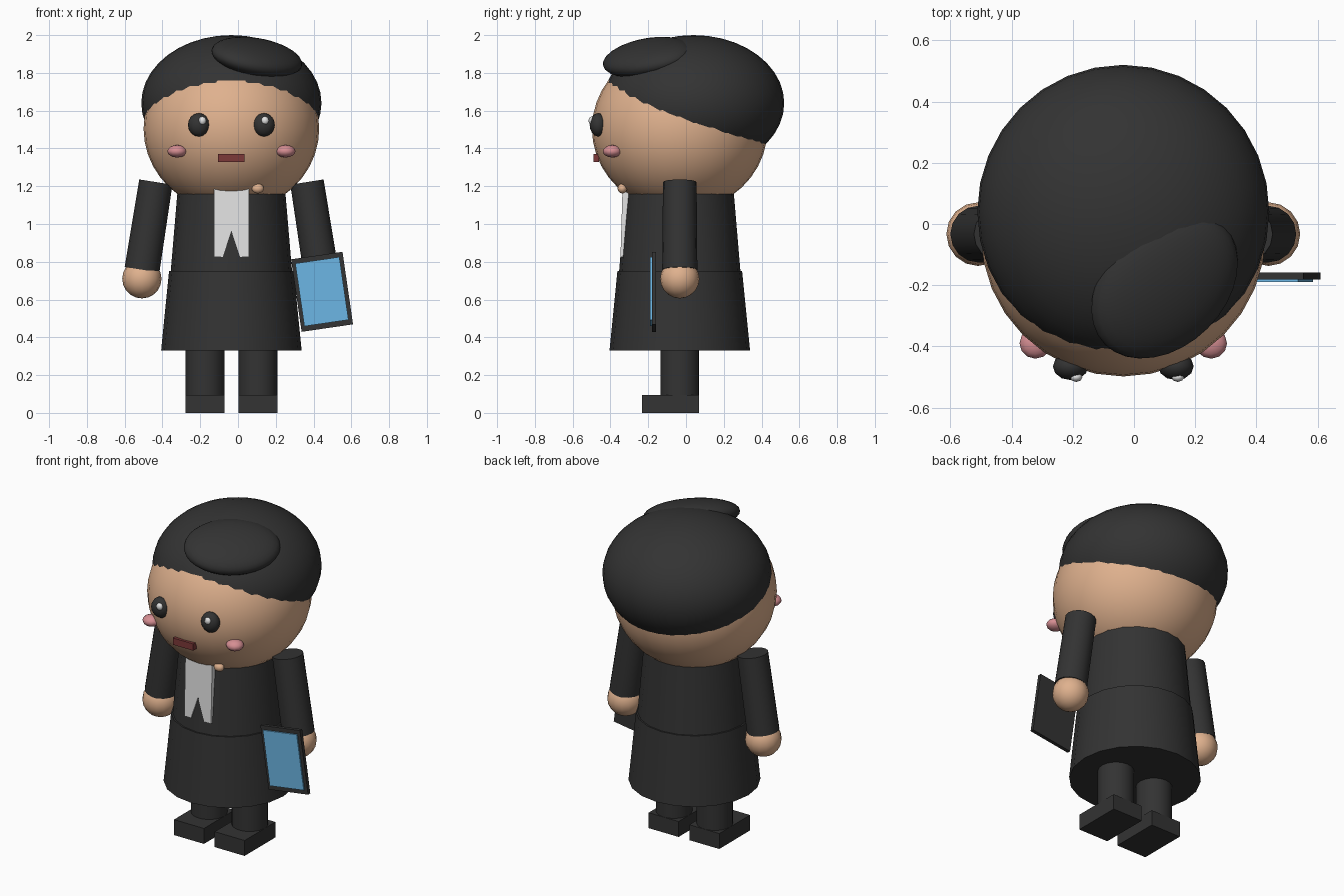
import bpy, bmesh
from math import radians
from mathutils import Vector

if "Cube" in bpy.data.objects:
    bpy.data.objects.remove(bpy.data.objects["Cube"], do_unlink=True)

CX, CY = -0.035, -0.033   # centre line of the figure


def material(name, r, g, b):
    m = bpy.data.materials.new(name)
    m.use_nodes = True
    m.diffuse_color = (r, g, b, 1)
    m.node_tree.nodes["Principled BSDF"].inputs["Base Color"].default_value = (r, g, b, 1)
    m.node_tree.nodes["Principled BSDF"].inputs["Roughness"].default_value = 0.8
    return m


DARK = material("charcoal", 0.033, 0.033, 0.033)
SKIN = material("warm skin", 0.74, 0.44, 0.27)
PINK = material("blush pink", 0.67, 0.27, 0.29)
RED = material("dark red", 0.2, 0.04, 0.04)
WHITE = material("soft white", 0.77, 0.77, 0.77)
BLUE = material("screen blue", 0.15, 0.47, 0.78)


def finish(name, mat, smooth=True):
    ob = bpy.context.object
    ob.name = name
    ob.data.materials.append(mat)
    if smooth:
        bpy.ops.object.shade_smooth_by_angle(angle=radians(35))
    return ob


def ball(name, mat, loc, scale, rot=(0, 0, 0), segs=16, rings=10):
    bpy.ops.mesh.primitive_uv_sphere_add(segments=segs, ring_count=rings, location=loc, rotation=rot)
    bpy.context.object.scale = scale
    bpy.ops.object.transform_apply(location=False, rotation=False, scale=True)
    ob = finish(name, mat, False)
    bpy.ops.object.shade_smooth()
    return ob


def box(name, mat, loc, size, rot=(0, 0, 0)):
    bpy.ops.mesh.primitive_cube_add(size=1, location=loc, rotation=rot)
    bpy.context.object.scale = size
    return finish(name, mat, False)


def cone(name, mat, bottom, top, r1, r2, sides=20):
    a, b = Vector(bottom), Vector(top)
    bpy.ops.mesh.primitive_cone_add(vertices=sides, radius1=r1, radius2=r2, depth=(b - a).length,
                                    location=(a + b) / 2)
    ob = finish(name, mat)
    ob.rotation_euler = (b - a).to_track_quat("Z", "Y").to_euler()
    return ob


# Head and hair
ball("head", SKIN, (CX, CY, 1.505), (0.465, 0.465, 0.44), segs=32, rings=20)
ball("hair", DARK, (CX, 0.04, 1.64), (0.477, 0.48, 0.36), segs=32, rings=20)
ball("hair_tuft", DARK, (0.1, -0.2, 1.882), (0.275, 0.21, 0.087),
     (radians(20), 0, radians(45)), segs=32, rings=16)
ball("chin_spot", SKIN, (0.105, -0.337, 1.188), (0.032, 0.025, 0.026))
box("mouth", RED, (CX, -0.475, 1.35), (0.14, 0.03, 0.042))

# Torso and skirt
cone("torso", DARK, (CX, CY, 0.74), (CX, CY, 1.2), 0.322, 0.283)
cone("skirt", DARK, (CX, CY, 0.33), (CX, CY, 0.752), 0.372, 0.33)

# Paired parts, right then left
for side, s in (("right", -1), ("left", 1)):
    ball(side + "_eye", DARK, (CX + s * 0.172, -0.465, 1.525), (0.058, 0.045, 0.062), segs=12, rings=8)
    ball(side + "_eye_glint", WHITE, (CX + s * 0.166 + 0.012, -0.5, 1.547), (0.021, 0.016, 0.022),
         segs=8, rings=6)
    ball(side + "_cheek", PINK, (CX + s * 0.287, -0.39, 1.385), (0.052, 0.05, 0.033), segs=12, rings=8)
    hand = (CX + s * 0.474, CY, 0.71)
    cone(side + "_arm", DARK, (CX + s * 0.473, CY, 0.758), (CX + s * 0.4, CY, 1.222), 0.093, 0.089, 16)
    ball(side + "_hand", SKIN, hand, (0.104, 0.104, 0.104))
    cone(side + "_leg", DARK, (CX + s * 0.14, CY, 0.02), (CX + s * 0.14, CY, 0.4), 0.103, 0.103)
    box(side + "_shoe", DARK, (CX + s * 0.14, -0.081, 0.048), (0.206, 0.302, 0.096))

# Shirt front with a notched lower edge
outline = [(-0.092, 1.2), (-0.092, 0.825), (-0.046, 0.825), (0, 0.965),
           (0.046, 0.825), (0.092, 0.825), (0.092, 1.2)]
bm = bmesh.new()
front = bm.faces.new([bm.verts.new((CX + x, -0.347 + (z - 0.825) * 0.03, z)) for x, z in outline])
back = bmesh.ops.extrude_face_region(bm, geom=[front])["geom"]
for v in back:
    if isinstance(v, bmesh.types.BMVert):
        v.co.y += 0.035
bmesh.ops.recalc_face_normals(bm, faces=bm.faces)
mesh = bpy.data.meshes.new("shirt_front")
bm.to_mesh(mesh)
bm.free()
mesh.materials.append(WHITE)
bpy.context.collection.objects.link(bpy.data.objects.new("shirt_front", mesh))

# Tablet held at the left hand
tilt = (0, radians(-8.3), 0)
box("tablet_case", DARK, (0.445, -0.17, 0.641), (0.275, 0.022, 0.388), tilt)
box("tablet_screen", BLUE, (0.444, -0.185, 0.642), (0.236, 0.009, 0.336), tilt)
